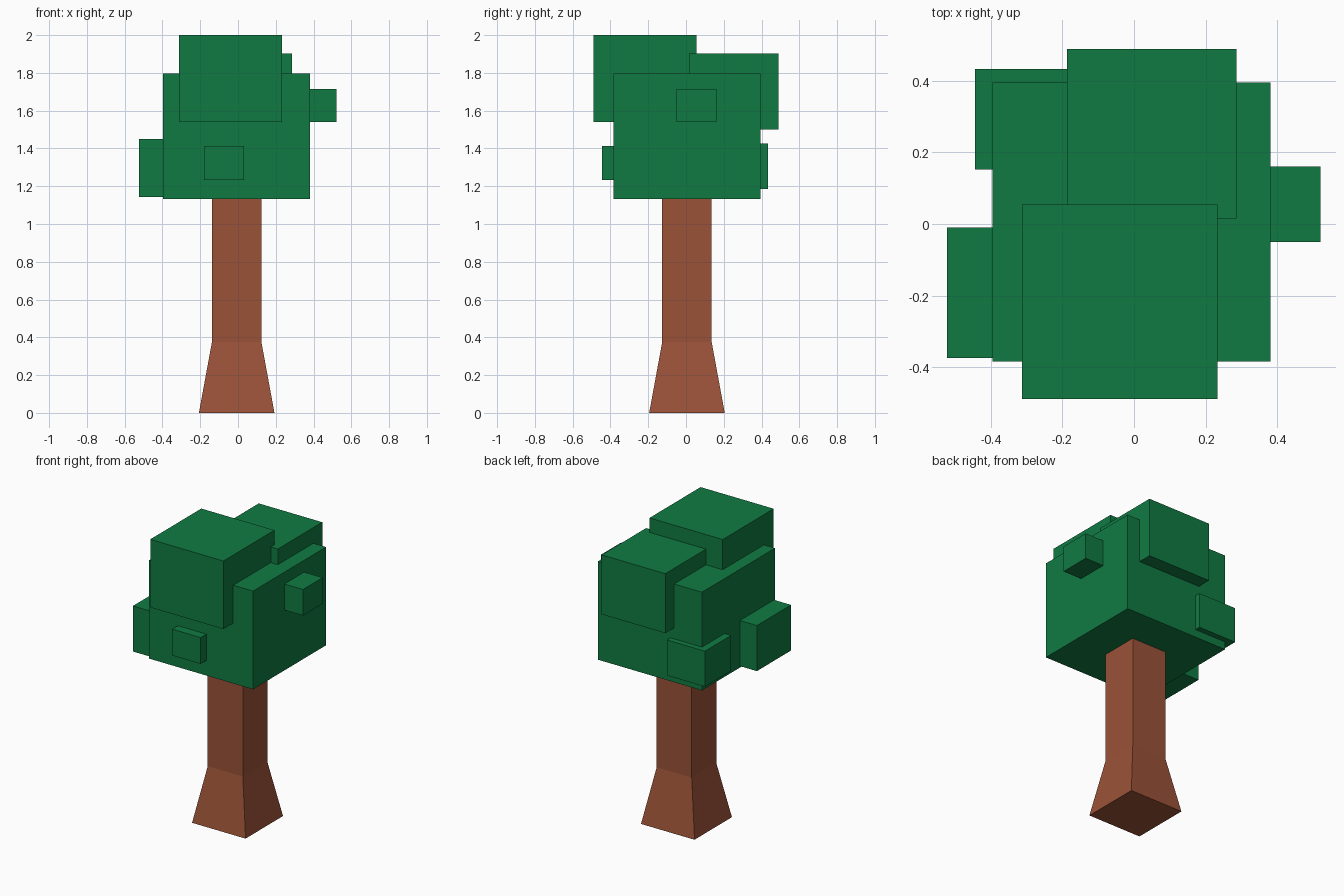
import bpy, bmesh

if "Cube" in bpy.data.objects:
    bpy.data.objects.remove(bpy.data.objects["Cube"])


def material(name, rgb):
    m = bpy.data.materials.new(name)
    m.diffuse_color = (*rgb, 1)
    m.use_nodes = True
    m.node_tree.nodes["Principled BSDF"].inputs["Base Color"].default_value = m.diffuse_color
    return m


leaf = material("leaf green", (0.0050, 0.195, 0.055))
bark = material("bark brown", (0.325, 0.085, 0.039))


def square_stack(name, sections, mat):
    """Closed solid through rectangular sections (x0, x1, y0, y1, z)."""
    bm = bmesh.new()
    rings = [[bm.verts.new(p) for p in
              ((x0, y0, z), (x1, y0, z), (x1, y1, z), (x0, y1, z))]
             for x0, x1, y0, y1, z in sections]
    bm.faces.new(rings[0][::-1])
    bm.faces.new(rings[-1])
    for a, b in zip(rings, rings[1:]):
        for i in range(4):
            j = (i + 1) % 4
            bm.faces.new((a[i], a[j], b[j], b[i]))
    me = bpy.data.meshes.new(name)
    bm.to_mesh(me)
    bm.free()
    me.materials.append(mat)
    ob = bpy.data.objects.new(name, me)
    bpy.context.collection.objects.link(ob)
    return ob


def block(name, x, y, z):
    return square_stack(name, [(*x, *y, h) for h in z], leaf)


# Trunk: flared foot and straight shaft
cx, cy = -0.007, 0.005
square_stack("trunk", [(cx - r, cx + r, cy - r, cy + r, z)
                       for r, z in ((0.2, 0), (0.131, 0.375), (0.131, 1.16))], bark)

# Foliage: main mass with overlapping blocks
block("main_foliage", (-0.396, 0.382), (-0.385, 0.395), (1.132, 1.796))
block("top_front_foliage", (-0.313, 0.234), (-0.49, 0.055), (1.54, 2.0))
block("top_back_foliage", (-0.188, 0.287), (0.016, 0.49), (1.50, 1.902))
block("right_tuft", (0.31, 0.521), (-0.05, 0.161), (1.54, 1.716))
block("left_tuft", (-0.523, -0.16), (-0.375, -0.01), (1.142, 1.45))
block("back_left_tuft", (-0.445, -0.16), (0.153, 0.433), (1.185, 1.425))
block("front_tuft", (-0.18, 0.033), (-0.446, -0.235), (1.234, 1.412))
